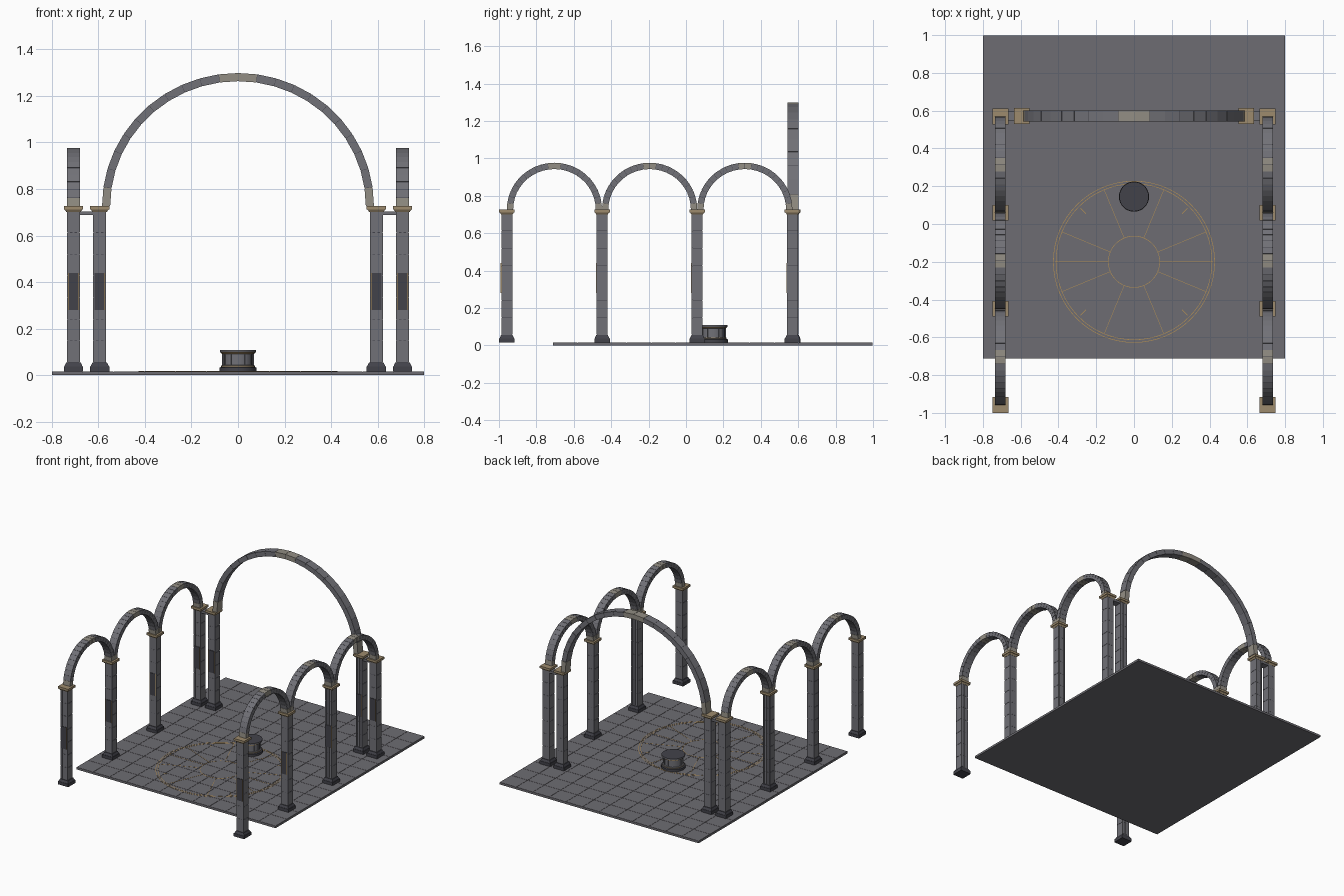
import bpy, bmesh, math
from mathutils import Vector

cube = bpy.data.objects.get("Cube")
if cube:
    bpy.data.objects.remove(cube, do_unlink=True)


def material(name, rgb):
    m = bpy.data.materials.new(name)
    m.use_nodes = True
    m.diffuse_color = (*rgb, 1)
    bsdf = next(n for n in m.node_tree.nodes if n.type == 'BSDF_PRINCIPLED')
    bsdf.inputs["Base Color"].default_value = (*rgb, 1)
    return m


STONE, DARK, SAND, GOLD, PALE, FLOOR = range(6)
MATS = [material("grey stone", (.165, .165, .185)),
        material("dark stone", (.055, .055, .068)),
        material("sandstone", (.34, .26, .155)),
        material("gold inlay", (.46, .28, .09)),
        material("pale stone", (.29, .27, .23)),
        material("floor stone", (.155, .152, .168))]


def finish(name, bm, smooth=False):
    bmesh.ops.recalc_face_normals(bm, faces=bm.faces)
    me = bpy.data.meshes.new(name)
    bm.to_mesh(me)
    bm.free()
    for m in MATS:
        me.materials.append(m)
    ob = bpy.data.objects.new(name, me)
    bpy.context.collection.objects.link(ob)
    if smooth:
        bpy.context.view_layer.objects.active = ob
        ob.select_set(True)
        bpy.ops.object.shade_smooth_by_angle()
        ob.select_set(False)
    return ob


def hexa(bm, bottom, top, mat):
    """Solid between two matching rings of points."""
    a = [bm.verts.new(p) for p in bottom]
    b = [bm.verts.new(p) for p in top]
    n = len(a)
    faces = [bm.faces.new(a[::-1]), bm.faces.new(b)]
    faces += [bm.faces.new((a[i], a[(i + 1) % n], b[(i + 1) % n], b[i])) for i in range(n)]
    for f in faces:
        f.material_index = mat


def rect(x, y, z, w, d):
    return [(x + sx * w / 2, y + sy * d / 2, z) for sx, sy in ((-1, -1), (1, -1), (1, 1), (-1, 1))]


def box(bm, x, y, z0, z1, w, d, mat, taper=1):
    hexa(bm, rect(x, y, z0, w, d), rect(x, y, z1, w * taper, d * taper), mat)


def ring(bm, cx, cy, z, r0, r1, mat, h=.001, a0=0, a1=math.tau, n=64):
    """Flat ring, or part of one, built from short curved plates."""
    for i in range(n):
        s, t = a0 + (a1 - a0) * i / n, a0 + (a1 - a0) * (i + 1) / n
        pts = [(r0, s), (r1, s), (r1, t), (r0, t)]
        low = [(cx + r * math.cos(a), cy + r * math.sin(a), z) for r, a in pts]
        hexa(bm, low, [(x, y, z + h) for x, y, _ in low], mat)


FLOOR_TOP = .016
SPRING = .727
ROW_X = .707
ROW_Y = [-.958 + .509 * i for i in range(4)]
GATE_X, GATE_Y = .594, .572

# Floor slab with closely laid tiles
bm = bmesh.new()
box(bm, 0, .143, 0, FLOOR_TOP - .002, 1.6, 1.71, FLOOR)
nx, ny = 12, 13
tw, td = 1.6 / nx, 1.71 / ny
for i in range(nx):
    for j in range(ny):
        box(bm, -.8 + tw * (i + .5), -.712 + td * (j + .5), FLOOR_TOP - .002, FLOOR_TOP,
            tw - .002, td - .002, FLOOR)
finish("tiled_floor", bm)

# Wheel-shaped gold inlay
bm = bmesh.new()
cy = -.2
for r in (.136, .413, .427):
    ring(bm, 0, cy, FLOOR_TOP, r - .0015, r + .0015, GOLD)
for k in range(16):
    if k in (4, 12):
        continue
    a = k * math.tau / 16
    d, s = Vector((math.cos(a), math.sin(a), 0)), Vector((-math.sin(a), math.cos(a), 0)) * .0012
    r0, r1 = (.36, .40) if k % 4 == 2 else (.138, .411)
    c = Vector((0, cy, FLOOR_TOP))
    low = [c + d * r0 - s, c + d * r1 - s, c + d * r1 + s, c + d * r0 + s]
    hexa(bm, low, [p + Vector((0, 0, .001)) for p in low], GOLD)
finish("floor_inlay", bm)


def pillar(name, x, y):
    bm = bmesh.new()
    # stepped base
    box(bm, x, y, FLOOR_TOP, .038, .083, .083, DARK)
    box(bm, x, y, .038, .055, .078, .078, DARK, .8)
    # shaft of stacked blocks around a dark core
    box(bm, x, y, .05, .71, .053, .053, DARK)
    n, z0, z1 = 7, .055, .706
    h = (z1 - z0) / n
    for i in range(n):
        box(bm, x, y, z0 + h * i + .0012, z0 + h * (i + 1) - .0012, .056, .056, STONE)
    # slim raised fillets on the front and back
    for sy in (-1, 1):
        for dx in (-.02, 0, .02):
            box(bm, x + dx, y + sy * .0285, .06, .70, .009, .002, STONE)
    # dark front panel edged in gold
    box(bm, x, y - .030, .28, .44, .044, .004, DARK)
    for sx in (-1, 1):
        box(bm, x + sx * .0225, y - .030, .28, .44, .002, .005, GOLD)
    # capital
    box(bm, x, y, .700, .711, .06, .06, SAND, 1.25)
    box(bm, x, y, .711, SPRING, .083, .083, SAND)
    finish(name, bm)


def arch(name, centre, along, rx, rz, thick, depth, n=22):
    """Half-round arch of separate wedge stones; along is its span direction."""
    bm = bmesh.new()
    along = Vector(along)
    across = Vector((along.y, along.x, 0)) * (depth / 2)
    c = Vector(centre)

    def wedge(a0, a1, inset, mat):
        def pts(a, e):
            out = []
            for t, side in ((inset, -1), (inset, 1), (thick - inset, 1), (thick - inset, -1)):
                p = c + along * (rx - t) * math.cos(a) + Vector((0, 0, (rz - t) * math.sin(a)))
                out.append(p + across * side * e)
            return out
        e = 1 - 2 * inset / depth
        hexa(bm, pts(a0, e), pts(a1, e), mat)

    step = math.pi / n
    gap = .0009 / rx
    for i in range(n):
        special = i in (0, n - 1, n // 2 - 1, n // 2)
        wedge(i * step + gap, (i + 1) * step - gap, 0, PALE if special else STONE)
        wedge(i * step, (i + 1) * step, .0015, DARK)
    finish(name, bm)


# Side arcades and the pillars of the great arch
for side, sx in (("left", 1), ("right", -1)):
    for i, y in enumerate(ROW_Y):
        pillar(f"{side}_pillar_{i + 1}", sx * ROW_X, y)
    for i in range(3):
        arch(f"{side}_arch_{i + 1}", (sx * ROW_X, (ROW_Y[i] + ROW_Y[i + 1]) / 2, SPRING),
             (0, 1, 0), .2545, .25, .034, .056)
    pillar(f"{side}_gate_pillar", sx * GATE_X, GATE_Y)
    bm = bmesh.new()
    box(bm, sx * (ROW_X + GATE_X) / 2, GATE_Y, .688, .704, .07, .05, STONE)
    finish(f"{side}_pillar_link", bm)

arch("great_arch", (0, GATE_Y, SPRING), (1, 0, 0), .584, .571, .035, .06)

# Round pedestal: profile of radius, height and colour of the band below each point
bm = bmesh.new()
PROFILE = [(.08, FLOOR_TOP, DARK), (.08, .032, DARK), (.072, .036, DARK), (.072, .042, SAND),
           (.064, .044, STONE), (.064, .090, STONE), (.072, .093, STONE), (.072, .097, GOLD),
           (.078, .099, STONE), (.078, .109, STONE)]
sides = 32
rings = [[bm.verts.new((r * math.cos(math.tau * k / sides), .145 + r * math.sin(math.tau * k / sides), z))
          for k in range(sides)] for r, z, _ in PROFILE]
for j in range(1, len(rings)):
    for k in range(sides):
        m = (k + 1) % sides
        f = bm.faces.new((rings[j - 1][k], rings[j - 1][m], rings[j][m], rings[j][k]))
        f.material_index = PROFILE[j][2]
bm.faces.new(rings[0][::-1]).material_index = DARK
bm.faces.new(rings[-1]).material_index = DARK
finish("pedestal", bm, smooth=True)

# Upright ribs around the pedestal
bm = bmesh.new()
for k in range(12):
    a = math.tau * k / 12
    ring(bm, 0, .145, .044, .062, .068, STONE, .047, a - .06, a + .06, 1)
finish("pedestal_ribs", bm)
